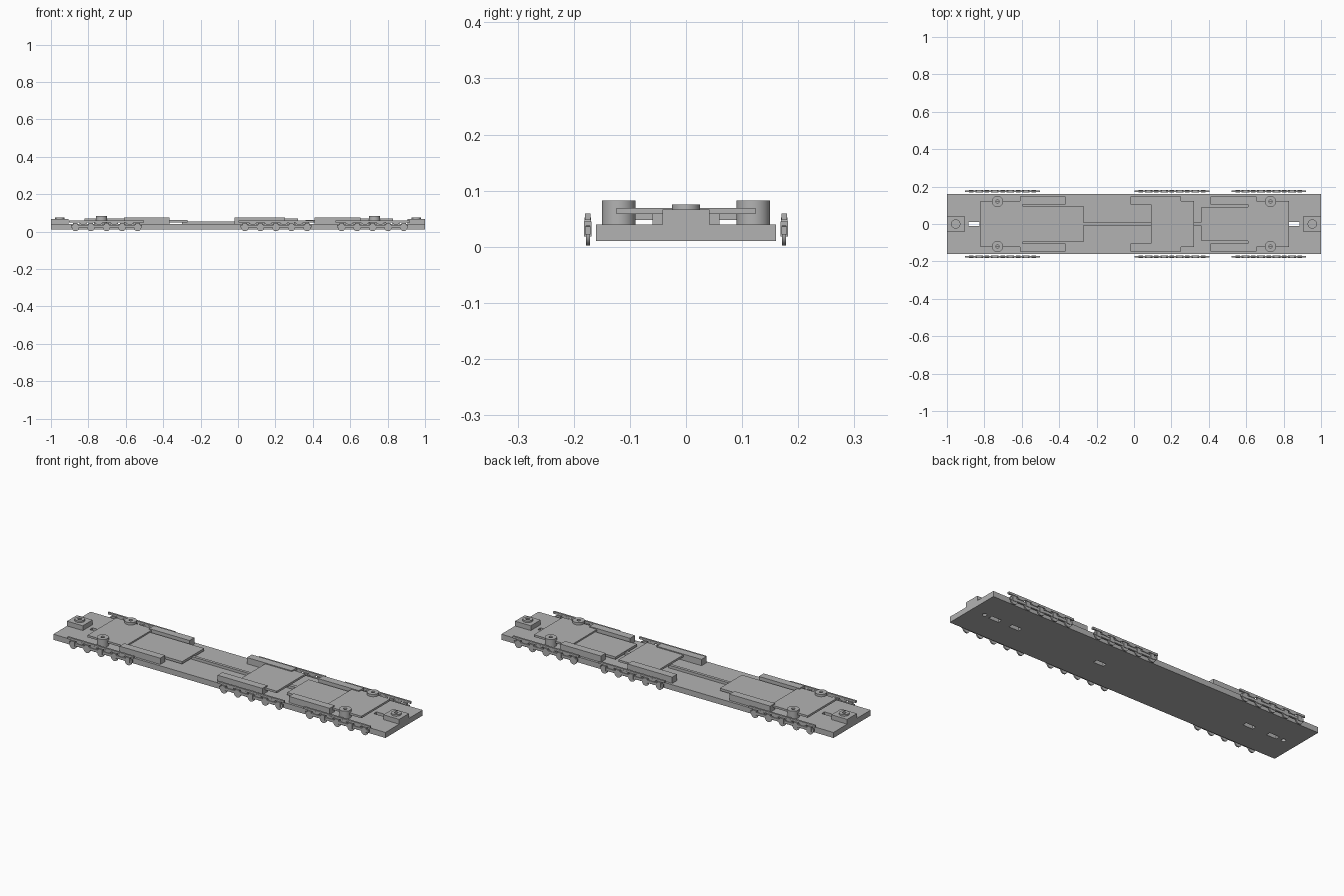
import bpy, bmesh, math
from mathutils import Vector, Matrix

old = bpy.data.objects.get("Cube")
if old:
    bpy.data.objects.remove(old, do_unlink=True)

grey = bpy.data.materials.new("plain grey")
grey.use_nodes = True
COLOUR = (0.45, 0.45, 0.45, 1)
grey.diffuse_color = COLOUR
grey.node_tree.nodes["Principled BSDF"].inputs["Base Color"].default_value = COLOUR


def finish(name, bm, smooth=False):
    bmesh.ops.recalc_face_normals(bm, faces=bm.faces)
    mesh = bpy.data.meshes.new(name)
    bm.to_mesh(mesh)
    bm.free()
    mesh.materials.append(grey)
    ob = bpy.data.objects.new(name, mesh)
    bpy.context.collection.objects.link(ob)
    if smooth:
        bpy.ops.object.select_all(action='DESELECT')
        ob.select_set(True)
        bpy.context.view_layer.objects.active = ob
        bpy.ops.object.shade_smooth_by_angle(angle=math.radians(35))
    return ob


def add_box(bm, x0, x1, y0, y1, z0, z1):
    mid = Vector((x0 + x1, y0 + y1, z0 + z1)) / 2
    size = (x1 - x0, y1 - y0, z1 - z0)
    bmesh.ops.create_cube(bm, size=1, matrix=Matrix.Translation(mid) @ Matrix.Diagonal((*size, 1)))


def add_disc(bm, centre, radius, depth, axis='Z', stretch=1):
    turn = Matrix.Rotation(math.pi / 2, 4, 'X') if axis == 'Y' else Matrix()
    mat = Matrix.Translation(centre) @ Matrix.Diagonal((stretch, 1, 1, 1)) @ turn
    bmesh.ops.create_cone(bm, cap_ends=True, segments=24, radius1=radius, radius2=radius,
                          depth=depth, matrix=mat)


def box(name, *dims):
    bm = bmesh.new()
    add_box(bm, *dims)
    return finish(name, bm)


def ring(name, x, y, z0, z1, outer, inner):
    # round boss with a blind screw hole in its top
    bm = bmesh.new()
    floor = z0 + 0.3 * (z1 - z0)
    profile = [(0, z0), (outer, z0), (outer, z1), (inner, z1), (inner, floor), (0, floor)]
    verts = [bm.verts.new((x + r, y, z)) for r, z in profile]
    edges = [bm.edges.new(pair) for pair in zip(verts, verts[1:])]
    bmesh.ops.spin(bm, geom=verts + edges, cent=(x, y, 0), axis=(0, 0, 1),
                   angle=2 * math.pi, steps=32)
    bmesh.ops.remove_doubles(bm, verts=bm.verts, dist=0.0001)
    return finish(name, bm, True)


# deck with slots and screw holes cut through
deck = box("deck", -1, 1, -0.16, 0.16, 0.01, 0.04)


def cut_deck(name, bm):
    cutter = finish(name, bm)
    cutter.hide_render = True
    cutter.hide_viewport = True
    cutter.display_type = 'WIRE'
    mod = deck.modifiers.new(name, 'BOOLEAN')
    mod.object = cutter
    mod.operation = 'DIFFERENCE'
    mod.solver = 'EXACT'


bm = bmesh.new()
for x in (-0.855, -0.71, 0.21, 0.73, 0.855):
    add_box(bm, x - 0.03, x + 0.03, -0.012, 0.012, 0, 0.05)
for x in (-0.92, 0.92):
    add_disc(bm, (x, 0, 0.025), 0.011, 0.06)
cut_deck("deck_slot_cutter", bm)

# end coupler boxes and corner posts
for side, label in ((-1, "right"), (1, "left")):
    xs = sorted((side * 0.905, side))
    box(label + "_coupler_box", *xs, -0.042, 0.042, 0.04, 0.066)
    ring(label + "_coupler_cap", side * 0.953, 0, 0.066, 0.075, 0.025, 0.01)
    for y in (-0.12, 0.12):
        ring(label + "_post", side * 0.73, y, 0.04, 0.082, 0.03, 0.009)

# raised plates and the centre spine
box("right_main_plate", -0.82, -0.595, -0.124, 0.124, 0.058, 0.069)
box("right_inner_plate", -0.595, -0.27, -0.095, 0.095, 0.048, 0.061)
box("middle_main_plate", 0.09, 0.32, -0.124, 0.124, 0.058, 0.069)
box("left_inner_plate", 0.36, 0.61, -0.092, 0.092, 0.048, 0.061)
box("left_main_plate", 0.61, 0.83, -0.124, 0.124, 0.058, 0.069)
box("long_spine", -0.3, 0.1, -0.008, 0.008, 0.04, 0.055)
box("short_spine", 0.3, 0.38, -0.01, 0.01, 0.04, 0.055)

# pivot blocks carrying the plates
for x in (-0.71, 0.21, 0.73):
    box("pivot_block", x - 0.06, x + 0.06, -0.06, 0.06, 0.04, 0.058)
for x in (-0.43, 0.48):
    box("inner_plate_support", x - 0.06, x + 0.06, -0.06, 0.06, 0.04, 0.048)

# long side weights
for x0, x1 in ((-0.61, -0.365), (-0.02, 0.25), (0.41, 0.655)):
    for y in (-0.126, 0.126):
        box("side_weight", x0, x1, y - 0.021, y + 0.021, 0.04, 0.074)

# side frames: wheel discs, beam, top rail and spring pads
PITCH = 0.083
for x in (-0.703, 0.203, 0.72):
    for y in (-0.175, 0.175):
        bm = bmesh.new()
        for i in range(-2, 3):
            wx = x + i * PITCH
            add_disc(bm, (wx, y, 0.022), 0.02, 0.007, 'Y')
            add_box(bm, wx - 0.012, wx + 0.012, y - 0.0065, y + 0.0065, 0.018, 0.045)
        for i in range(-2, 2):
            wx = x + (i + 0.5) * PITCH
            add_disc(bm, (wx, y, 0.045), 0.007, 0.011, 'Y', 3)
        add_box(bm, x - 0.19, x + 0.19, y - 0.005, y + 0.005, 0.022, 0.036)
        add_box(bm, x - 0.2, x + 0.2, y - 0.005, y + 0.005, 0.048, 0.059)
        finish("side_frame", bm, True)
